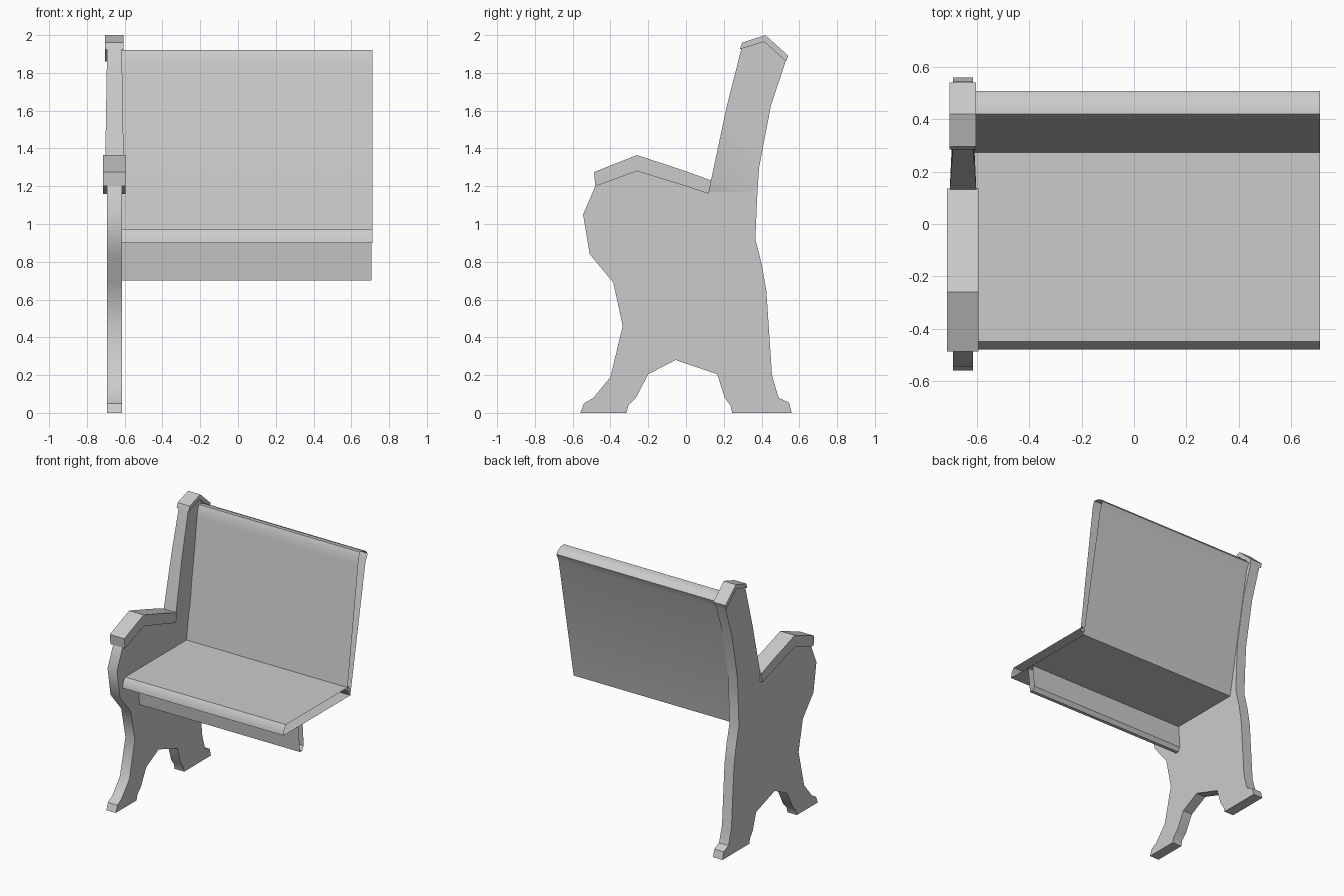
import bpy, bmesh, math

if "Cube" in bpy.data.objects:
    bpy.data.objects.remove(bpy.data.objects["Cube"])


def extrude_profile(name, pts, x0, x1, open_ends=False, flare=None):
    """Sweep a (y, z) outline along x; flare = {point index: extra half width}."""
    bm = bmesh.new()
    rings = []
    for x, side in ((x0, -1), (x1, 1)):
        ring = []
        for i, (y, z) in enumerate(pts):
            dx = side * flare.get(i, 0) if flare else 0
            ring.append(bm.verts.new((x + dx, y, z)))
        rings.append(ring)
    caps = [bm.faces.new(r) for r in rings]
    n = len(pts)
    for i in range(n):
        j = (i + 1) % n
        bm.faces.new((rings[0][i], rings[0][j], rings[1][j], rings[1][i]))
    bmesh.ops.recalc_face_normals(bm, faces=bm.faces)
    if open_ends:
        bmesh.ops.delete(bm, geom=caps, context='FACES_ONLY')
    else:
        bmesh.ops.triangulate(bm, faces=caps)
    mesh = bpy.data.meshes.new(name)
    bm.to_mesh(mesh)
    bm.free()
    obj = bpy.data.objects.new(name, mesh)
    bpy.context.collection.objects.link(obj)
    bpy.ops.object.select_all(action='DESELECT')
    obj.select_set(True)
    bpy.context.view_layer.objects.active = obj
    bpy.ops.object.shade_smooth_by_angle(angle=math.radians(35))
    return obj


# Carved end panel: front edge, rear edge, feet and arch
front = [(-.56, 0), (-.54, .05), (-.49, .08), (-.40, .19), (-.335, .46),
         (-.385, .69), (-.51, .84), (-.545, 1.05), (-.48, 1.20), (-.26, 1.29),
         (.12, 1.17)]
rear = [(.378, 1.17), (.367, .92), (.40, .79), (.425, .65), (.455, .20),
        (.49, .08), (.545, .055), (.56, 0)]
arch = [(.245, 0), (.235, .04), (.205, .08), (.165, .205), (-.055, .28),
        (-.20, .205), (-.265, .08), (-.305, .04), (-.315, 0)]
extrude_profile("end_panel", front + rear + arch, -.693, -.615)

# Post rising from the panel, a little wider where it meets the arm
extrude_profile("post", [(.12, 1.17), (.13, 1.22), (.215, 1.62), (.295, 1.935),
                         (.413, 1.98), (.53, 1.87), (.45, 1.63), (.387, 1.30),
                         (.378, 1.17)], -.693, -.615, flare={1: .012, 2: .005})

# Arm rest cap
extrude_profile("arm_cap", [(-.48, 1.20), (-.487, 1.275), (-.26, 1.365),
                            (-.01, 1.283), (.135, 1.23), (.12, 1.16),
                            (0, 1.20), (-.26, 1.28)], -.715, -.595)

# Cap on top of the post
extrude_profile("post_cap", [(.285, 1.925), (.297, 1.96), (.42, 2.0), (.542, 1.89),
                             (.53, 1.86), (.413, 1.965)], -.705, -.605)

# Backrest with rounded top rail, hollow with an open end
extrude_profile("backrest", [(.27, .95), (.397, 1.84), (.405, 1.89), (.42, 1.922),
                             (.455, 1.918), (.487, 1.905), (.508, 1.88), (.483, 1.825),
                             (.305, .90)], -.63, .712, open_ends=True)

# Seat with rounded front lip, hollow with an open end
extrude_profile("seat", [(.29, .97), (-.45, .97), (-.473, .94), (-.48, .90),
                         (-.29, .90), (.305, .90)], -.63, .712, open_ends=True)

# Apron board under the seat
extrude_profile("apron", [(-.30, .90), (-.28, .70), (-.255, .70),
                          (-.237, .73), (-.25, .90)], -.63, .707, open_ends=True)
